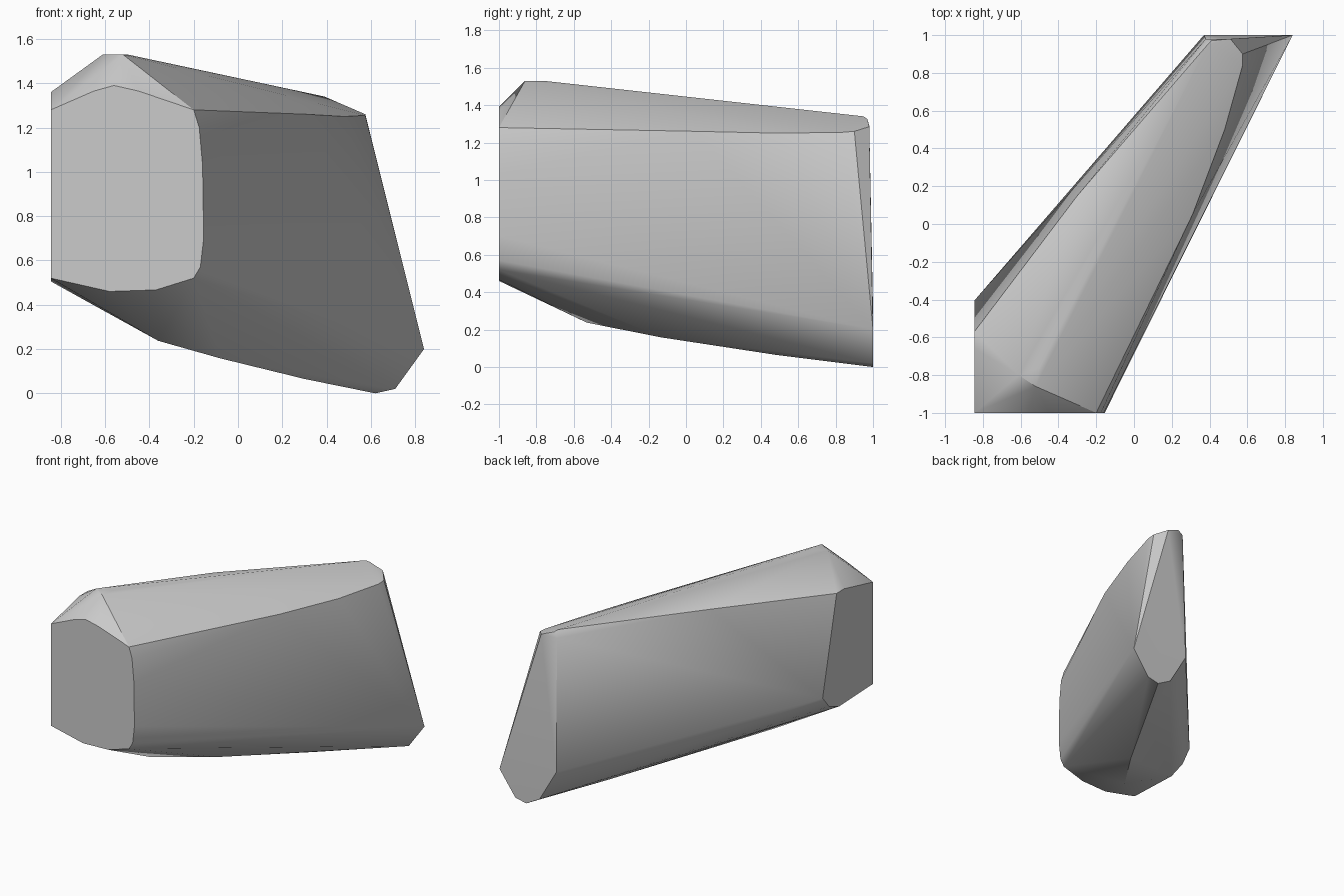
import bpy
import bmesh
import math

default_cube = bpy.data.objects.get("Cube")
if default_cube:
    bpy.data.objects.remove(default_cube, do_unlink=True)


def make_material(name, color):
    material = bpy.data.materials.new(name)
    material.use_nodes = True
    material.diffuse_color = color
    shader = material.node_tree.nodes["Principled BSDF"]
    shader.inputs["Base Color"].default_value = color
    return material


def on_front_plane(outline, y):
    """Place an (x, z) outline on a plane facing along y."""
    return [(x, y, z) for x, z in outline]


def on_side_plane(outline, x):
    """Place a (y, z) outline on a plane facing along x."""
    return [(x, y, z) for y, z in outline]


def build_hull(name, points, material):
    """Wrap the section outlines in one faceted convex skin."""
    bm = bmesh.new()
    for point in points:
        bm.verts.new(point)
    result = bmesh.ops.convex_hull(bm, input=bm.verts[:])
    leftovers = set(result["geom_interior"] + result["geom_unused"])
    loose = [item for item in leftovers if isinstance(item, bmesh.types.BMVert)]
    bmesh.ops.delete(bm, geom=loose, context="VERTS")
    # Merge the flat cut ends into single faces
    bmesh.ops.dissolve_limit(bm, angle_limit=math.radians(0.5),
                             verts=bm.verts[:], edges=bm.edges[:])
    bmesh.ops.recalc_face_normals(bm, faces=bm.faces[:])
    mesh = bpy.data.meshes.new(name)
    bm.to_mesh(mesh)
    bm.free()
    mesh.materials.append(material)
    obj = bpy.data.objects.new(name, mesh)
    bpy.context.collection.objects.link(obj)
    return obj


# Flat front end: rounded rectangle with a low peak
front_end = on_front_plane([
    (-.845, 1.28), (-.65, 1.365), (-.56, 1.39), (-.45, 1.365), (-.2, 1.28),
    (-.175, 1.2), (-.16, 1.03), (-.155, .7), (-.17, .57), (-.2, .52),
    (-.37, .467), (-.58, .46), (-.845, .52)], -1)

# Flat cut on the right side
side_end = on_side_plane([
    (-.57, 1.36), (-.66, 1.36), (-.405, .64), (-.48, .55), (-.6, .505)], -.845)

# Narrow back end, tapering to the lowest point
back_end = on_front_plane([
    (.84, .2), (.71, .02), (.62, 0), (.51, .06), (.37, .3)], 1)

# Peak and sloping crown along the top
crown = [(-.61, -.8, 1.53), (-.52, -.86, 1.53), (-.5, -.76, 1.53),
         (-.3, .15, 1.37), (.39, .95, 1.34), (.41, .97, 1.325),
         (.38, .98, 1.29), (.51, .98, 1.285)]

# Upper edge of the left flank
shoulder = [(.31, .05, 1.26), (.48, .5, 1.25),
            (.575, .84, 1.255), (.575, .9, 1.26)]

# Gently bowed underside
keel = [(-.36, -.53, .237), (-.08, -.13, .158), (.3, .48, .065)]

grey = make_material("plain_grey", (.6, .6, .6, 1))
body = build_hull("angled_block",
                  front_end + side_end + back_end + crown + shoulder + keel,
                  grey)

# Soft facets with crisp cut ends
bpy.ops.object.select_all(action="DESELECT")
body.select_set(True)
bpy.context.view_layer.objects.active = body
bpy.ops.object.shade_smooth_by_angle(angle=math.radians(30))
